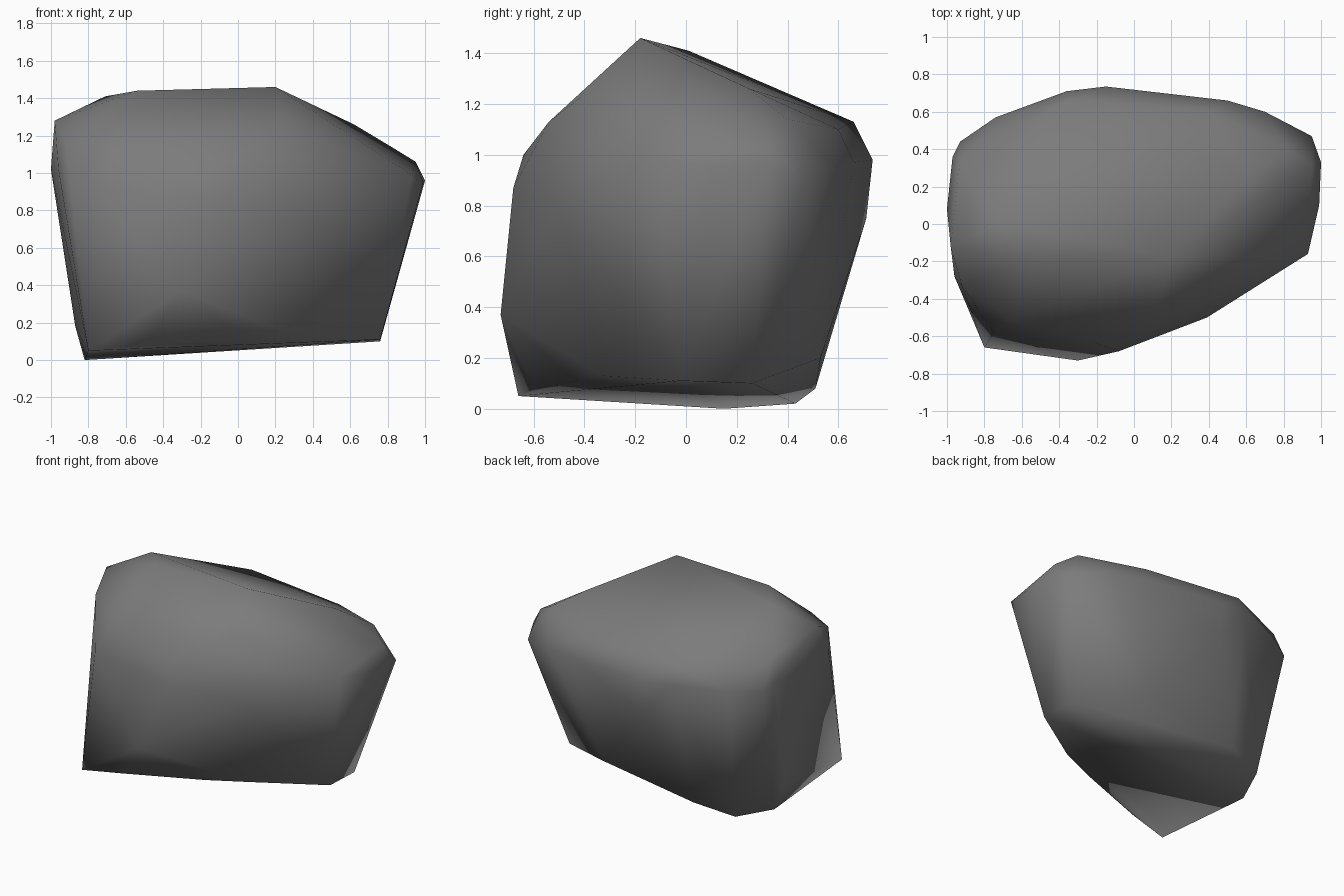
import bpy
import bmesh
from mathutils import Vector

# Remove the default cube
default_cube = bpy.data.objects.get("Cube")
if default_cube:
    bpy.data.objects.remove(default_cube, do_unlink=True)


def flat_material(name, colour):
    material = bpy.data.materials.new(name)
    material.use_nodes = True
    material.diffuse_color = colour
    shader = material.node_tree.nodes["Principled BSDF"]
    shader.inputs["Base Color"].default_value = colour
    shader.inputs["Roughness"].default_value = 0.9
    return material


# Tilted underside, narrow towards the left end
underside = [
    (-.82, .15, 0), (-.8, -.66, .05), (-.5, -.6, .08), (-.27, -.51, .1),
    (.03, -.43, .11), (.3, -.33, .13), (.76, -.02, .11), (.76, .26, .1),
    (.3, .53, .2), (0, .51, .17), (-.42, .51, .08), (-.7, .43, .02),
]
# Bulging lower belt and back wall
belt = [
    (-.3, -.73, .37), (-.87, .1, .18), (-.86, -.5, .5), (.39, -.5, .8),
    (-.15, .71, .75), (.86, .37, .53),
]
# Broad shoulder, widest at the back and left
shoulder = [
    (-1, .08, 1.02), (-.97, .36, 1.05), (-.93, .44, 1), (-.74, .57, 1),
    (-.36, .71, 1), (-.15, .735, .98), (.5, .66, .97), (.7, .6, .95),
    (.95, .47, .89), (1, .33, .96), (.99, .1, .95), (.93, -.16, .99),
    (-.08, -.68, .87), (-.75, -.58, .9), (-.2, -.64, 1), (-.96, -.28, 1.02),
]
# Peaked crown that falls away to the back and the left end
crown = [
    (-.92, -.33, 1.18), (-.98, -.12, 1.28), (-.65, -.52, 1.14), (.1, -.54, 1.13),
    (.27, -.41, 1.23), (-.54, -.18, 1.44), (.2, -.18, 1.46), (-.71, .01, 1.41),
    (-.35, .66, 1.13), (.4, .6, 1.1), (.62, .25, 1.26), (.82, .4, 1.14),
    (.95, .32, 1.06), (-.93, .33, 1.22),
]

# Wrap the facets of the boulder around its rings of corners
stone = bmesh.new()
for ring in (underside, belt, shoulder, crown):
    for corner in ring:
        stone.verts.new(Vector(corner))
bmesh.ops.convex_hull(stone, input=stone.verts[:])
loose = [v for v in stone.verts if not v.link_faces]
bmesh.ops.delete(stone, geom=loose, context="VERTS")
bmesh.ops.recalc_face_normals(stone, faces=stone.faces[:])

mesh = bpy.data.meshes.new("boulder")
stone.to_mesh(mesh)
stone.free()
mesh.materials.append(flat_material("dark grey stone", (.2, .2, .2, 1)))
boulder = bpy.data.objects.new("boulder", mesh)
bpy.context.collection.objects.link(boulder)

# Soft shading across the worn facets
bpy.context.view_layer.objects.active = boulder
boulder.select_set(True)
bpy.ops.object.shade_smooth_by_angle(angle=1.4)
